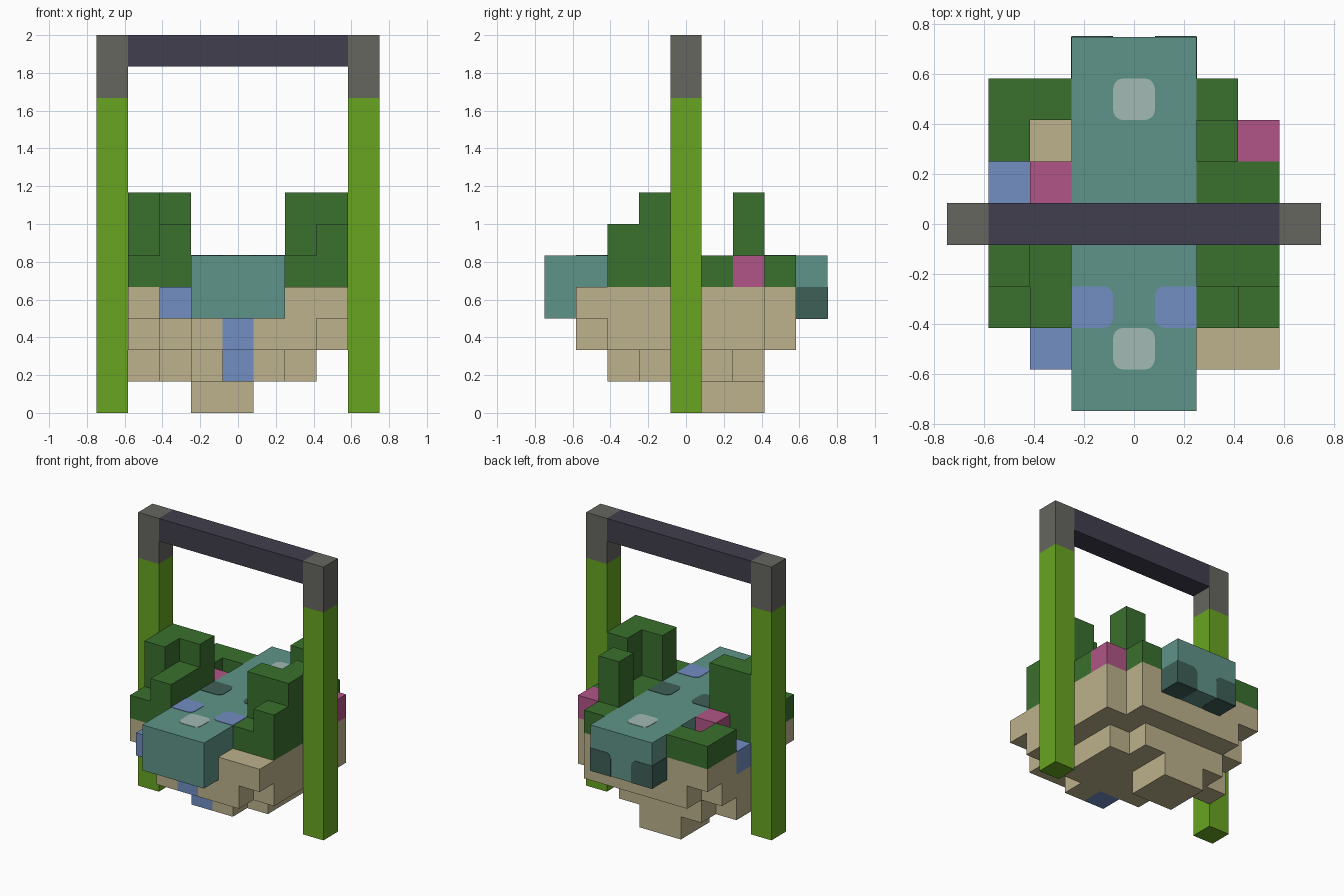
import bpy, bmesh, math
from mathutils import Vector

if "Cube" in bpy.data.objects:
    bpy.data.objects.remove(bpy.data.objects["Cube"])

S = 1 / 6            # size of one block
HALF = S / 2


def material(name, hexcode):
    def linear(i):
        c = int(hexcode[i:i + 2], 16) / 255
        return c / 12.92 if c < 0.04 else ((c + 0.055) / 1.055) ** 2.4
    col = (linear(0), linear(2), linear(4), 1)
    m = bpy.data.materials.new(name)
    m.use_nodes = True
    m.diffuse_color = col
    m.node_tree.nodes["Principled BSDF"].inputs["Base Color"].default_value = col
    return m


sand = material("sand", "BDB28C")
leaf = material("leaf_green", "3A702D")
lime = material("lime", "68A522")
grey = material("warm_grey", "666660")
slate = material("dark_slate", "403E4D")
teal = material("teal", "5F9488")
pale = material("pale_teal", "A2BAB3")
dark = material("dark_teal", "3E6057")
blue = material("blue", "718EC2")
pink = material("pink", "B05586")

cells = {}           # block position -> part name
parts = {}           # part name -> material


def blocks(name, mat, *boxes):
    """Fill inclusive block ranges (x0, x1, y0, y1, z0, z1) with one part."""
    parts[name] = mat
    for x0, x1, y0, y1, z0, z1 in boxes:
        for x in range(x0, x1 + 1):
            for y in range(y0, y1 + 1):
                for z in range(z0, z1 + 1):
                    cells[x, y, z] = name


def finish(name, bm, mat):
    me = bpy.data.meshes.new(name)
    bm.to_mesh(me)
    bm.free()
    me.materials.append(mat)
    ob = bpy.data.objects.new(name, me)
    bpy.context.collection.objects.link(ob)


def build_part(name):
    """Skin the outside of a part's blocks and merge coplanar faces."""
    bm = bmesh.new()
    for cell in [c for c, n in cells.items() if n == name]:
        centre = Vector((cell[0], cell[1], cell[2] + 0.5)) * S
        for axis in range(3):
            for sign in (-1, 1):
                n = [0, 0, 0]
                n[axis] = sign
                if tuple(a + b for a, b in zip(cell, n)) in cells:
                    continue
                n = Vector(n)
                u = Vector((n.y, n.z, n.x))
                v = n.cross(u)
                bm.faces.new([bm.verts.new(centre + (n + u * a + v * b) * HALF)
                              for a, b in ((-1, -1), (1, -1), (1, 1), (-1, 1))])
    bmesh.ops.remove_doubles(bm, verts=bm.verts, dist=0.001)
    bmesh.ops.dissolve_limit(bm, angle_limit=0.01, verts=bm.verts, edges=bm.edges)
    finish(name, bm, parts[name])


def patch(name, mat, cell, normal, u, corners):
    """Thin plate on one block face; corners lists the rounded (u, v) signs."""
    n, u = Vector(normal), Vector(u)
    v = n.cross(u)
    centre = Vector((cell[0], cell[1], cell[2] + 0.5)) * S + n * (HALF + 0.003)
    r = 0.04
    pts = []
    for k, (a, b) in enumerate(((1, 1), (-1, 1), (-1, -1), (1, -1))):
        if (a, b) not in corners:
            pts.append(centre + (u * a + v * b) * HALF)
            continue
        for i in range(5):
            t = (k + i / 4) * math.pi / 2
            pts.append(centre + u * (a * (HALF - r) + r * math.cos(t))
                       + v * (b * (HALF - r) + r * math.sin(t)))
    bm = bmesh.new()
    face = bm.faces.new([bm.verts.new(p) for p in pts])
    side = bmesh.ops.extrude_face_region(bm, geom=[face])["geom"]
    bmesh.ops.translate(bm, vec=n * -0.003,
                        verts=[g for g in side if isinstance(g, bmesh.types.BMVert)])
    bmesh.ops.recalc_face_normals(bm, faces=bm.faces)
    finish(name, bm, mat)


# Hanging frame
blocks("left_post", lime, (4, 4, 0, 0, 0, 9))
blocks("right_post", lime, (-4, -4, 0, 0, 0, 9))
blocks("left_post_cap", grey, (4, 4, 0, 0, 10, 11))
blocks("right_post_cap", grey, (-4, -4, 0, 0, 10, 11))
blocks("crossbar", slate, (-3, 3, 0, 0, 11, 11))

# Stepped island base, one line per level
blocks("base", sand,
       (-1, 0, 1, 2, 0, 0),
       (-2, 1, 0, 2, 1, 1), (-3, 2, 1, 1, 1, 1), (-1, 2, -1, 0, 1, 1), (1, 1, -2, -2, 1, 1),
       (-2, 2, -2, 3, 2, 2), (-3, 3, -1, 2, 2, 2), (3, 3, -2, -2, 2, 2), (-1, 2, -3, -3, 2, 2),
       (-3, 3, -2, 2, 3, 3), (-3, 2, 3, 3, 3, 3), (-2, 3, -3, -3, 3, 3))

# Channel across the top, turned down at both ends
blocks("channel", teal, (-1, 1, -4, 4, 4, 4),
       (-1, 1, -4, -4, 3, 3), (-1, 1, 4, 4, 3, 3))

# Hedges
blocks("right_hedge", leaf, (-3, -2, -2, 0, 4, 4), (-2, -2, -2, -1, 5, 5),
       (-3, -3, -1, 0, 5, 6), (-2, -2, 0, 0, 5, 6),
       (-3, -2, 3, 3, 4, 4), (-3, -3, 2, 2, 4, 4))
blocks("left_hedge", leaf, (2, 3, -2, 1, 4, 4), (2, 2, 2, 3, 4, 4),
       (3, 3, -2, -2, 5, 5), (2, 3, -1, -1, 5, 6),
       (3, 3, 0, 0, 5, 6), (2, 2, 2, 2, 5, 6))

# Single accent blocks
for name, mat, spots in (("flower", pink, ((-2, 1, 4), (3, 2, 4))),
                         ("water", blue, ((-3, 1, 3), (-2, -3, 3), (0, -3, 2), (0, -2, 1)))):
    for i, (x, y, z) in enumerate(spots):
        blocks(f"{name}_block_{i + 1}", mat, (x, x, y, y, z, z))

for part in parts:
    build_part(part)

# Rounded patches on the channel
UP, BACK, DOWN, X = (0, 0, 1), (0, 1, 0), (0, 0, -1), (1, 0, 0)
every = [(a, b) for a in (-1, 1) for b in (-1, 1)]
patch("front_pale_patch", pale, (0, -3, 4), UP, X, every)
patch("back_pale_patch", pale, (0, 3, 4), UP, X, every)
for side, s in (("left", 1), ("right", -1)):
    inner = [(-s, 1), (-s, -1)]
    patch(side + "_blue_patch", blue, (s, -2, 4), UP, X, inner)
    patch(side + "_dark_patch", dark, (s, 0, 4), UP, X, inner)
    # Dark lower corners of the back end
    patch(side + "_back_mark", dark, (s, 4, 3), BACK, X, [(-s, -1)])
    patch(side + "_under_mark", dark, (s, 4, 3), DOWN, X, [(-s, 1)])
    patch(side + "_side_mark", dark, (s, 4, 3), (s, 0, 0), BACK, [])
